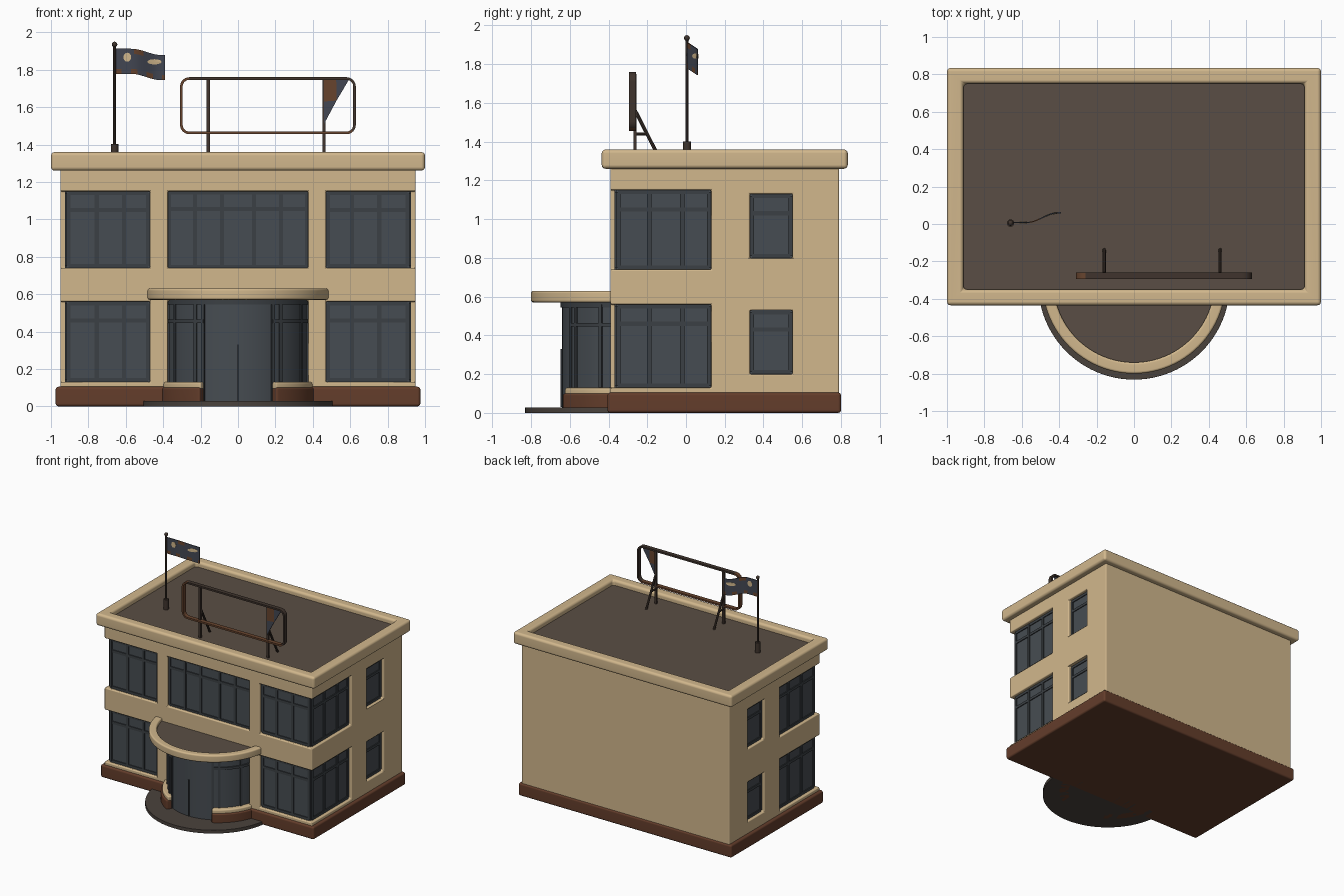
import bpy, bmesh, math
from mathutils import Vector

if "Cube" in bpy.data.objects:
    bpy.data.objects.remove(bpy.data.objects["Cube"])


def material(name, rgb):
    m = bpy.data.materials.new(name)
    m.diffuse_color = (*rgb, 1)
    m.use_nodes = True
    m.node_tree.nodes["Principled BSDF"].inputs["Base Color"].default_value = m.diffuse_color
    return m


CREAM = material("cream_plaster", (0.64, 0.475, 0.265))
ROOF = material("roof_felt", (0.102, 0.076, 0.058))
BRICK = material("brown_plinth", (0.127, 0.047, 0.024))
GLASS = material("slate_glass", (0.062, 0.073, 0.084))
FRAME = material("dark_frame", (0.044, 0.051, 0.058))
METAL = material("dark_metal", (0.050, 0.034, 0.026))
RUST = material("rust", (0.135, 0.057, 0.027))
STONE = material("step_stone", (0.068, 0.055, 0.046))
CLOTH = material("slate_cloth", (0.055, 0.062, 0.085))


def make(name, bm, *mats):
    bmesh.ops.recalc_face_normals(bm, faces=bm.faces)
    me = bpy.data.meshes.new(name)
    bm.to_mesh(me)
    bm.free()
    for m in mats:
        me.materials.append(m)
    ob = bpy.data.objects.new(name, me)
    bpy.context.collection.objects.link(ob)
    return ob


def bake(ob):
    dg = bpy.context.evaluated_depsgraph_get()
    me = bpy.data.meshes.new_from_object(ob.evaluated_get(dg))
    ob.modifiers.clear()
    ob.data = me


def boxes(name, dims, mat, bevel=0, cuts=None):
    """Boxes given as (x0, x1, y0, y1, z0, z1), optionally carved, then rounded."""
    bm = bmesh.new()
    for x0, x1, y0, y1, z0, z1 in dims:
        vs = bmesh.ops.create_cube(bm, size=1)["verts"]
        for v in vs:
            v.co = ((x0, x1)[v.co.x > 0], (y0, y1)[v.co.y > 0], (z0, z1)[v.co.z > 0])
    ob = make(name, bm, mat)
    if cuts:
        cutter = boxes(name + "_cutter", cuts, mat)
        cutter.hide_render = True
        mod = ob.modifiers.new("cut", "BOOLEAN")
        mod.object, mod.operation, mod.solver = cutter, "DIFFERENCE", "EXACT"
        bake(ob)
        bpy.data.objects.remove(cutter)
    if bevel:
        round_off(ob, bevel)
    return ob


def round_off(ob, width):
    mod = ob.modifiers.new("round", "BEVEL")
    mod.width, mod.segments, mod.limit_method = width, 3, "ANGLE"
    mod.angle_limit = math.radians(40)
    bake(ob)


def band(name, outer, inner, lo, hi, mat, axis="z", closed=False, bevel=0):
    """Solid strip between two matching 2D paths, extruded from lo to hi."""
    bm = bmesh.new()
    at = (lambda p, h: (p[0], p[1], h)) if axis == "z" else (lambda p, h: (p[0], h, p[1]))
    rows = [[bm.verts.new(at(p, h)) for p, h in ((o, lo), (o, hi), (i, hi), (i, lo))]
            for o, i in zip(outer, inner)]
    for k in range(len(rows) - (not closed)):
        a, b = rows[k], rows[(k + 1) % len(rows)]
        for j in range(4):
            bm.faces.new((a[j], b[j], b[(j + 1) % 4], a[(j + 1) % 4]))
    if not closed:
        bm.faces.new(rows[0])
        bm.faces.new(rows[-1])
    ob = make(name, bm, mat)
    if bevel:
        round_off(ob, bevel)
    return ob


def arc(r, cy, a0=-90, a1=90, n=48):
    """Points on a circle, angles measured from the front direction."""
    t = [math.radians(a0 + (a1 - a0) * k / n) for k in range(n + 1)]
    return [(r * math.sin(a), cy - r * math.cos(a)) for a in t]


def half_disc(name, r, cy, lo, hi, mat, bevel=0):
    pts = arc(r, cy)
    return band(name, pts, [(x, cy + 0.03) for x, _ in pts], lo, hi, mat, bevel=bevel)


def rod(name, p, q, r, mat, sides=8):
    p, q = Vector(p), Vector(q)
    bm = bmesh.new()
    bmesh.ops.create_cone(bm, cap_ends=True, segments=sides, radius1=r, radius2=r, depth=(q - p).length)
    rot = (q - p).to_track_quat("Z", "Y")
    for v in bm.verts:
        v.co = rot @ v.co + (p + q) / 2
    return make(name, bm, mat)


# walls with wrap-around corner windows, centre window, entrance and small side windows
FLOORS = ((0.13, 0.56), (0.74, 1.15))
SMALL = ((0.20, 0.53), (0.80, 1.13))
cuts = [(-0.375, 0.375, -0.5, -0.3, 0.05, 0.565), (-0.375, 0.375, -0.5, -0.3, 0.74, 1.15)]
for s in (-1, 1):
    for z0, z1 in FLOORS:
        cuts.append((*sorted((s * 0.47, s * 1.1)), -0.5, 0.13, z0, z1))
    for z0, z1 in SMALL:
        cuts.append((*sorted((s * 0.85, s * 1.1)), 0.33, 0.55, z0, z1))
boxes("walls", [(-0.95, 0.95, -0.39, 0.79, 0.06, 1.29)], CREAM, 0.018, cuts)
boxes("window_glass", [(-0.918, 0.918, -0.362, 0.65, 0.08, 1.2)], GLASS)
boxes("plinth", [(-0.975, 0.975, -0.405, 0.80, 0, 0.105)], BRICK, 0.015)

# parapet and flat roof
boxes("parapet", [(-1, 1, -0.435, 0.835, 1.26, 1.36)], CREAM, 0.02,
      [(-0.912, 0.912, -0.35, 0.75, 1.2, 1.5)])
boxes("roof", [(-0.93, 0.93, -0.37, 0.77, 1.27, 1.318)], ROOF)


def lattice(us, zs, wall, w=0.011, d=0.008):
    """Window bars at each u and z; wall turns (u0, u1, depth) into x and y ranges."""
    out = [(*wall(u - w, u + w, d), zs[0], zs[-1]) for u in us]
    return out + [(*wall(us[0], us[-1], d * 0.9), z - w, z + w) for z in zs]


def front(u0, u1, d):
    return (u0, u1, -0.362 - d, -0.35)


def side(s):
    return lambda u0, u1, d: (*sorted((s * 0.9, s * (0.918 + d))), u0, u1)


# window bars
bars = lattice((-0.37, -0.23, -0.085, 0.085, 0.23, 0.37), (0.745, 1.055, 1.145), front)
for s in (-1, 1):
    for z0, z1 in FLOORS:
        zs = (z0 + 0.01, z1 - 0.1, z1 - 0.01)
        bars += lattice(sorted(s * u for u in (0.48, 0.61, 0.755, 0.907)), zs, front)
        bars += lattice((-0.35, -0.19, -0.02, 0.12), zs, side(s))
    for z0, z1 in SMALL:
        bars += lattice((0.34, 0.54), (z0 + 0.01, z1 - 0.1, z1 - 0.01), side(s))
boxes("window_bars", bars, FRAME)

# curved entrance bay: glass, bars, brown curb and cream sill either side of the door
CY = -0.26
half_disc("entrance_glass", 0.38, CY, 0.02, 0.575, GLASS)
band("entrance_top_rail", arc(0.387, CY), arc(0.37, CY), 0.545, 0.575, FRAME)
for x in (-0.335, -0.225, -0.185, 0, 0.185, 0.225, 0.335):
    a = math.degrees(math.asin(x / 0.38))
    w = 0.5 if x == 0 else 1.3
    band("entrance_post", arc(0.388, CY, a - w, a + w, 2), arc(0.37, CY, a - w, a + w, 2),
         0.03, 0.33 if x == 0 else 0.56, FRAME)
for s in (-1, 1):
    def wing(r, a0=28.5):
        return arc(r, CY, s * a0, s * 88, 20)
    band("entrance_rail", wing(0.39), wing(0.37), 0.445, 0.465, FRAME)
    band("entrance_curb", wing(0.43), wing(0.34), 0, 0.10, BRICK, bevel=0.01)
    band("entrance_sill", wing(0.418), wing(0.34), 0.09, 0.13, CREAM, bevel=0.01)

# canopy with rim, and round step
band("canopy_rim", arc(0.49, -0.31), arc(0.43, -0.31), 0.57, 0.63, CREAM, bevel=0.012)
half_disc("canopy_soffit", 0.44, -0.31, 0.575, 0.59, CREAM)
half_disc("canopy_roof", 0.44, -0.31, 0.585, 0.606, ROOF)
half_disc("entrance_step", 0.512, -0.32, 0, 0.028, STONE, bevel=0.006)


# empty sign frame on braced posts
def rounded(x0, x1, z0, z1, r, n=6):
    pts = []
    for k, (cx, cz) in enumerate(((x1 - r, z1 - r), (x0 + r, z1 - r), (x0 + r, z0 + r), (x1 - r, z0 + r))):
        for j in range(n + 1):
            a = math.pi / 2 * (k + j / n)
            pts.append((cx + r * math.cos(a), cz + r * math.sin(a)))
    return pts


sign = band("sign_frame", rounded(-0.31, 0.63, 1.455, 1.76, 0.05), rounded(-0.296, 0.616, 1.469, 1.746, 0.036),
            -0.293, -0.258, METAL, axis="y", closed=True)
sign.data.materials.append(RUST)
for f in sign.data.polygons:
    if f.center.x < -0.25 or abs(f.center.z - 1.46) < 0.012:
        f.material_index = 1
for x in (-0.16, 0.46):
    boxes("sign_post", [(x - 0.009, x + 0.009, -0.272, -0.256, 1.31, 1.75)], METAL)
    rod("sign_brace", (x, -0.262, 1.56), (x, -0.135, 1.31), 0.009, METAL)
    rod("sign_tie", (x, -0.27, 1.44), (x, -0.20, 1.44), 0.008, METAL)

# torn remnant of the sign panel
bm = bmesh.new()
tri = [(0.46, 1.75), (0.525, 1.75), (0.595, 1.75), (0.46, 1.63), (0.527, 1.635), (0.46, 1.51)]
v = [[bm.verts.new((x, y, z)) for x, z in tri] for y in (-0.28, -0.274)]
for side_v in v:
    for ids in ((0, 1, 4, 3), (1, 2, 4), (3, 4, 5)):
        bm.faces.new([side_v[i] for i in ids]).material_index = int(len(ids) == 4)
for a, b in ((0, 1), (1, 2), (2, 4), (4, 5), (5, 3), (3, 0)):
    bm.faces.new((v[0][a], v[0][b], v[1][b], v[1][a]))
make("sign_remnant", bm, CLOTH, RUST)

# flagpole
PX, PY = -0.66, 0.005
rod("pole_socket", (PX, PY, 1.31), (PX, PY, 1.402), 0.02, METAL, 12)
rod("flagpole", (PX, PY, 1.38), (PX, PY, 1.93), 0.0075, METAL)
bm = bmesh.new()
bmesh.ops.create_uvsphere(bm, u_segments=12, v_segments=8, radius=0.015)
bmesh.ops.translate(bm, verts=bm.verts, vec=(PX, PY, 1.935))
make("pole_ball", bm, METAL)


# waving flag with rusty patches and two pale ovals
def wave(x):
    t = min(max((x + 0.57) / 0.16, 0), 1)
    return t * t * (3 - 2 * t)


def flag_y(x):
    return 0.008 + 0.052 * wave(x)


bm = bmesh.new()
NU, NV = 16, 5
grid = []
for i in range(NU + 1):
    x = -0.655 + 0.265 * i / NU
    grid.append([bm.verts.new((x, flag_y(x), 1.912 - 0.034 * wave(x) - 0.134 * j / NV)) for j in range(NV + 1)])
for i in range(NU):
    for j in range(NV):
        f = bm.faces.new((grid[i][j], grid[i + 1][j], grid[i + 1][j + 1], grid[i][j + 1]))
        f.material_index = int(j == NV - 1 and i % 5 < 2 or j == 0 and 6 <= i < 9)
flag = make("flag", bm, CLOTH, RUST)
mod = flag.modifiers.new("thick", "SOLIDIFY")
mod.thickness, mod.offset = 0.006, 0
bake(flag)
for cx, cz, rx, rz in ((-0.592, 1.867, 0.021, 0.024), (-0.447, 1.842, 0.038, 0.014)):
    ring = [(cx + rx * math.cos(k * math.pi / 10), cz + rz * math.sin(k * math.pi / 10)) for k in range(20)]
    bm = bmesh.new()
    v = [[bm.verts.new((x, flag_y(x) + d, z)) for x, z in ring + [(cx, cz)]] for d in (-0.0048, 0.0048)]
    for k in range(20):
        n = (k + 1) % 20
        bm.faces.new((v[0][k], v[0][n], v[1][n], v[1][k]))
        for s in (0, 1):
            bm.faces.new((v[s][k], v[s][n], v[s][20]))
    make("flag_oval", bm, CREAM)

# smooth rounded edges, keeping flats flat
for ob in bpy.context.scene.objects:
    ob.select_set(True)
    bpy.context.view_layer.objects.active = ob
bpy.ops.object.shade_smooth_by_angle(angle=math.radians(40))
for ob in bpy.context.scene.objects:
    ob.modifiers.new("flat_normals", "WEIGHTED_NORMAL").keep_sharp = True
